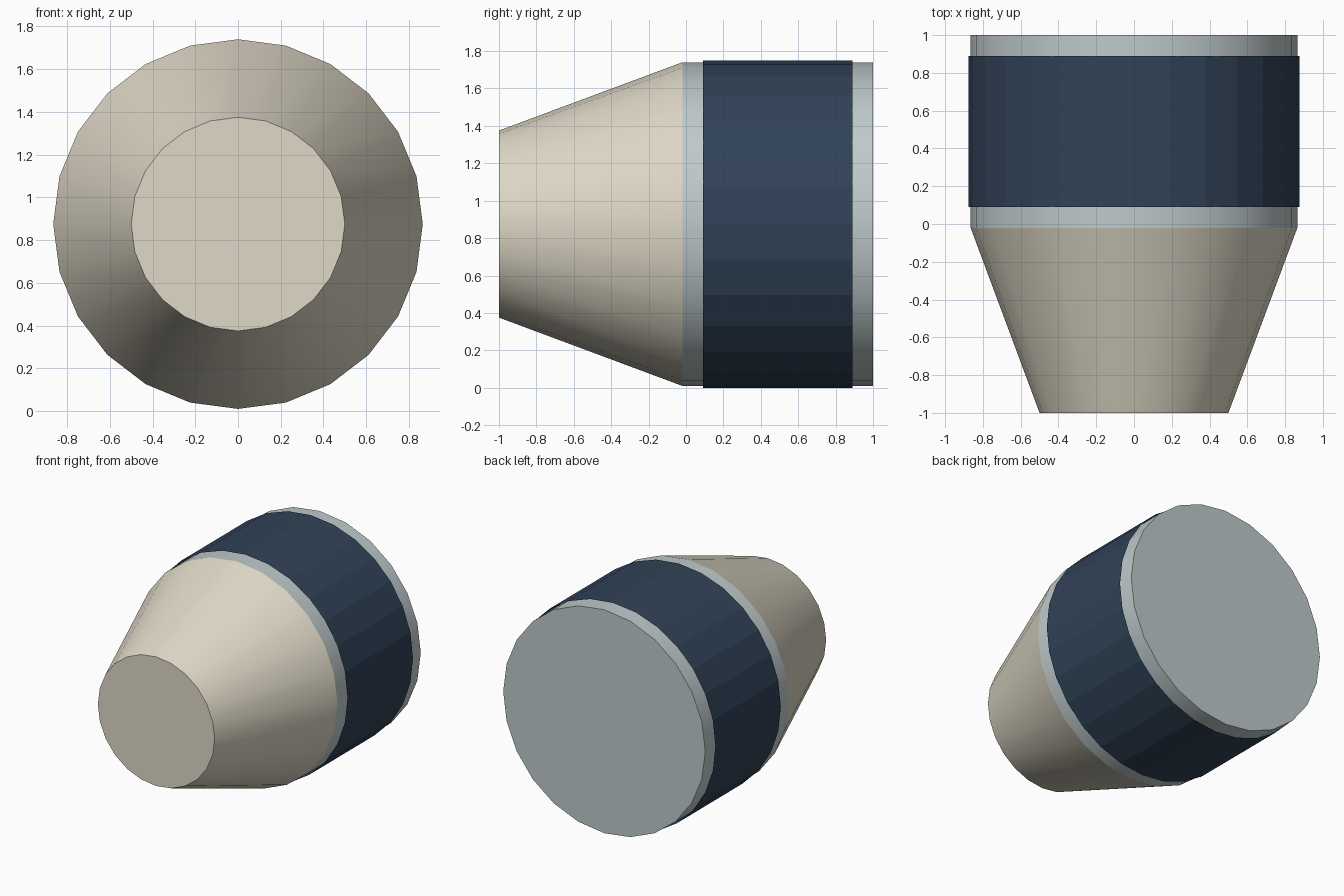
import bpy
import bmesh
from math import cos, sin, pi, radians

cube = bpy.data.objects.get("Cube")
if cube:
    bpy.data.objects.remove(cube)

AXIS_Z = 0.875


def material(name, rgb):
    mat = bpy.data.materials.new(name)
    mat.use_nodes = True
    color = (*rgb, 1)
    mat.diffuse_color = color
    mat.node_tree.nodes["Principled BSDF"].inputs["Base Color"].default_value = color
    return mat


def lathe(name, profile, sides, mat, cap_front=False, cap_back=False, smooth=True):
    """Spin (y, radius) pairs, front to back, about the horizontal y axis."""
    bm = bmesh.new()
    rings = []
    for y, r in profile:
        angles = [2 * pi * i / sides for i in range(sides)]
        rings.append([bm.verts.new((r * sin(a), y, AXIS_Z + r * cos(a))) for a in angles])
    for a, b in zip(rings, rings[1:]):
        for i in range(sides):
            j = (i + 1) % sides
            bm.faces.new((a[i], b[i], b[j], a[j]))
    if cap_front:
        bm.faces.new(rings[0])
    if cap_back:
        bm.faces.new(rings[-1][::-1])
    bm.normal_update()
    # Turn every face outward from the axis or the ends
    for f in bm.faces:
        c = f.calc_center_median()
        c.z -= AXIS_Z
        if c.xz.length > 0.01:
            c.y = 0
        if f.normal.dot(c) < 0:
            f.normal_flip()
    mesh = bpy.data.meshes.new(name)
    bm.to_mesh(mesh)
    bm.free()
    mesh.materials.append(mat)
    obj = bpy.data.objects.new(name, mesh)
    bpy.context.collection.objects.link(obj)
    if smooth:
        bpy.ops.object.select_all(action="DESELECT")
        obj.select_set(True)
        bpy.context.view_layer.objects.active = obj
        bpy.ops.object.shade_smooth_by_angle(angle=radians(30))
    return obj


cream = material("cream", (0.74, 0.69, 0.57))
silver = material("silver grey", (0.52, 0.59, 0.60))
navy = material("navy blue", (0.030, 0.055, 0.097))

# Tapered nose with a flat tip
lathe("tapered_nose", [(-1, 0.5), (-0.02, 0.865)], 24, cream, cap_front=True)

# Cylindrical body behind the nose
lathe("rear_body", [(-0.02, 0.865), (1, 0.865)], 24, silver, cap_back=True)

# Faceted open sleeve around the body
lathe("sleeve_band", [(0.09, 0.875), (0.89, 0.875)], 28, navy, smooth=False)
